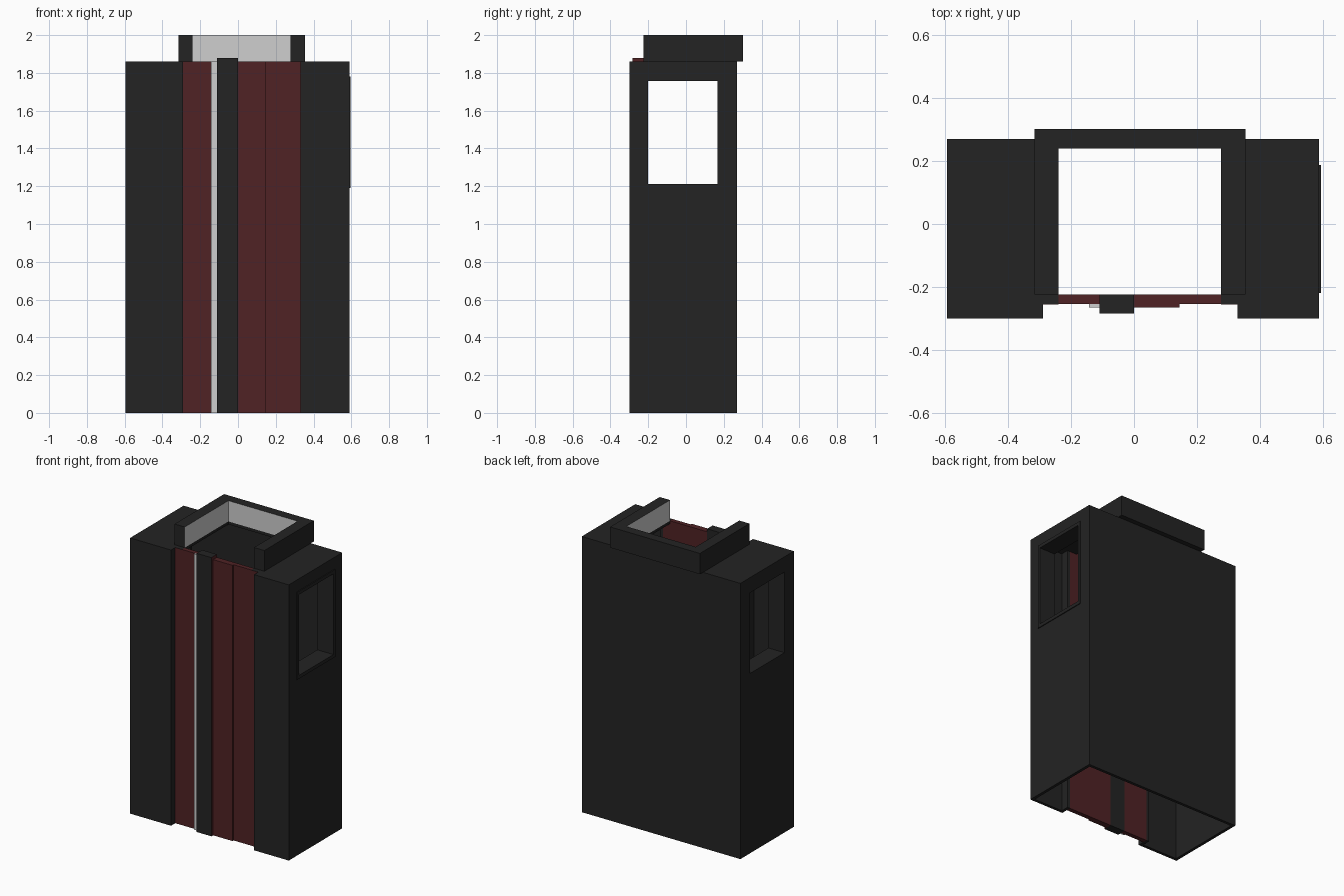
import bpy, bmesh
from mathutils import Vector

if "Cube" in bpy.data.objects:
    bpy.data.objects.remove(bpy.data.objects["Cube"])


def material(name, rgb):
    m = bpy.data.materials.new(name)
    m.diffuse_color = (*rgb, 1)
    m.use_nodes = True
    m.node_tree.nodes["Principled BSDF"].inputs["Base Color"].default_value = m.diffuse_color
    return m


DARK = material("charcoal", (0.017, 0.017, 0.017))
RED = material("dark_red", (0.08, 0.016, 0.018))
LIGHT = material("light_grey", (0.62, 0.62, 0.62))


def finish(bm, name, mats, rule=None):
    bmesh.ops.recalc_face_normals(bm, faces=bm.faces)
    if rule:
        for f in bm.faces:
            f.material_index = 1 if rule(f.normal, f.calc_center_median()) else 0
    me = bpy.data.meshes.new(name)
    bm.to_mesh(me)
    bm.free()
    for m in mats:
        me.materials.append(m)
    ob = bpy.data.objects.new(name, me)
    bpy.context.collection.objects.link(ob)
    return ob


def prism(name, pts, z0, z1, mats, rule=None):
    """Plan outline extruded upward."""
    bm = bmesh.new()
    face = bm.faces.new([bm.verts.new((x, y, z0)) for x, y in pts])
    out = bmesh.ops.extrude_face_region(bm, geom=[face], use_keep_orig=True)
    verts = [g for g in out["geom"] if isinstance(g, bmesh.types.BMVert)]
    bmesh.ops.translate(bm, verts=verts, vec=Vector((0, 0, z1 - z0)))
    return finish(bm, name, mats, rule)


def box(name, x0, x1, y0, y1, z0, z1, mats, rule=None):
    return prism(name, [(x0, y0), (x1, y0), (x1, y1), (x0, y1)], z0, z1, mats, rule)


def side_ring(name, x0, x1, outer, inner, mats):
    """Plate across x with a rectangular hole; rects are y0, y1, z0, z1."""
    bm = bmesh.new()

    def loop(x, r):
        y0, y1, z0, z1 = r
        return [bm.verts.new((x, y, z)) for y, z in ((y0, z0), (y1, z0), (y1, z1), (y0, z1))]

    loops = [loop(x0, outer), loop(x1, outer), loop(x1, inner), loop(x0, inner)]
    for a, b in zip(loops, loops[1:] + loops[:1]):
        for i in range(4):
            j = (i + 1) % 4
            bm.faces.new((a[i], a[j], b[j], b[i]))
    return finish(bm, name, mats)


T = 0.02                       # wall thickness
H = 1.86                       # body height
XL, XR = -0.595, 0.589         # body sides
YF, YP, YB = -0.30, -0.255, 0.27   # front blocks, recessed panel, back
IL, IR = -0.29, 0.33           # inner edges of the front blocks
CL, CR, CF, CB = -0.24, 0.277, -0.225, 0.24   # roof opening

# back wall and side walls with windows
box("back_wall", XL + T, XR - T, YB - T, YB, 0, H - T, [DARK])
frame_out, frame_in = (-0.22, 0.187, 1.19, 1.78), (-0.20, 0.167, 1.213, 1.757)
for side, x0, x1, f0, f1 in (("left", XL, XL + T, XL, XL + 0.12),
                             ("right", XR - T, XR, 0.475, 0.595)):
    side_ring(side + "_wall", x0, x1, (YF, YB, 0, H - T), frame_out, [DARK])
    side_ring(side + "_window_frame", f0, f1, frame_out, frame_in, [DARK])

# projecting front blocks, as L-shaped walls
for side, xo, xi, s in (("left", XL + T, IL, 1), ("right", XR - T, IR, -1)):
    prism(side + "_front_block",
          [(xo, YF), (xi, YF), (xi, CF), (xi - s * T, CF), (xi - s * T, YF + T), (xo, YF + T)],
          0, H - T, [DARK])

# roof slab around the opening
prism("roof", [(XL, YF), (IL, YF), (IL, YP), (CL, YP), (CL, CB), (CR, CB), (CR, YP),
               (IR, YP), (IR, YF), (XR, YF), (XR, YB), (XL, YB)], H - T, H, [DARK])

# recessed red front panels, plus a slightly raised one
for name, a, b, c, d in (("red_panel_left", IL, -0.11, CL, -0.11),
                         ("red_panel_right", 0.0, IR, 0.0, CR)):
    box(name, a, b, YP, CF, 0, H - T, [RED])
    box(name + "_top", c, d, YP, CF, H - T, H, [RED])
for side, a, b in (("left", IL, CL), ("right", CR, IR)):
    box(side + "_panel_edge", a, b, YP - 0.001, YP, H - T, H - 0.001, [RED])
box("raised_red_panel", 0.0, 0.145, -0.266, YP, 0, H, [RED])

# pale strip and dark pillar
box("pale_strip", -0.143, -0.11, -0.266, YP, 0, H, [LIGHT])
box("pillar", -0.11, 0.0, -0.284, CF, 0, 1.88, [DARK, RED], lambda n, c: n.x > 0.5)

# open-fronted crown with a pale lining
prism("crown", [(-0.316, CF), (CL, CF), (CL, CB), (CR, CB), (CR, CF), (0.354, CF),
                (0.354, 0.303), (-0.316, 0.303)], H, 2.0, [DARK, LIGHT],
      lambda n, c: abs(n.z) < 0.5 and CL - 0.01 < c.x < CR + 0.01 and CF + 0.01 < c.y < CB + 0.01)
